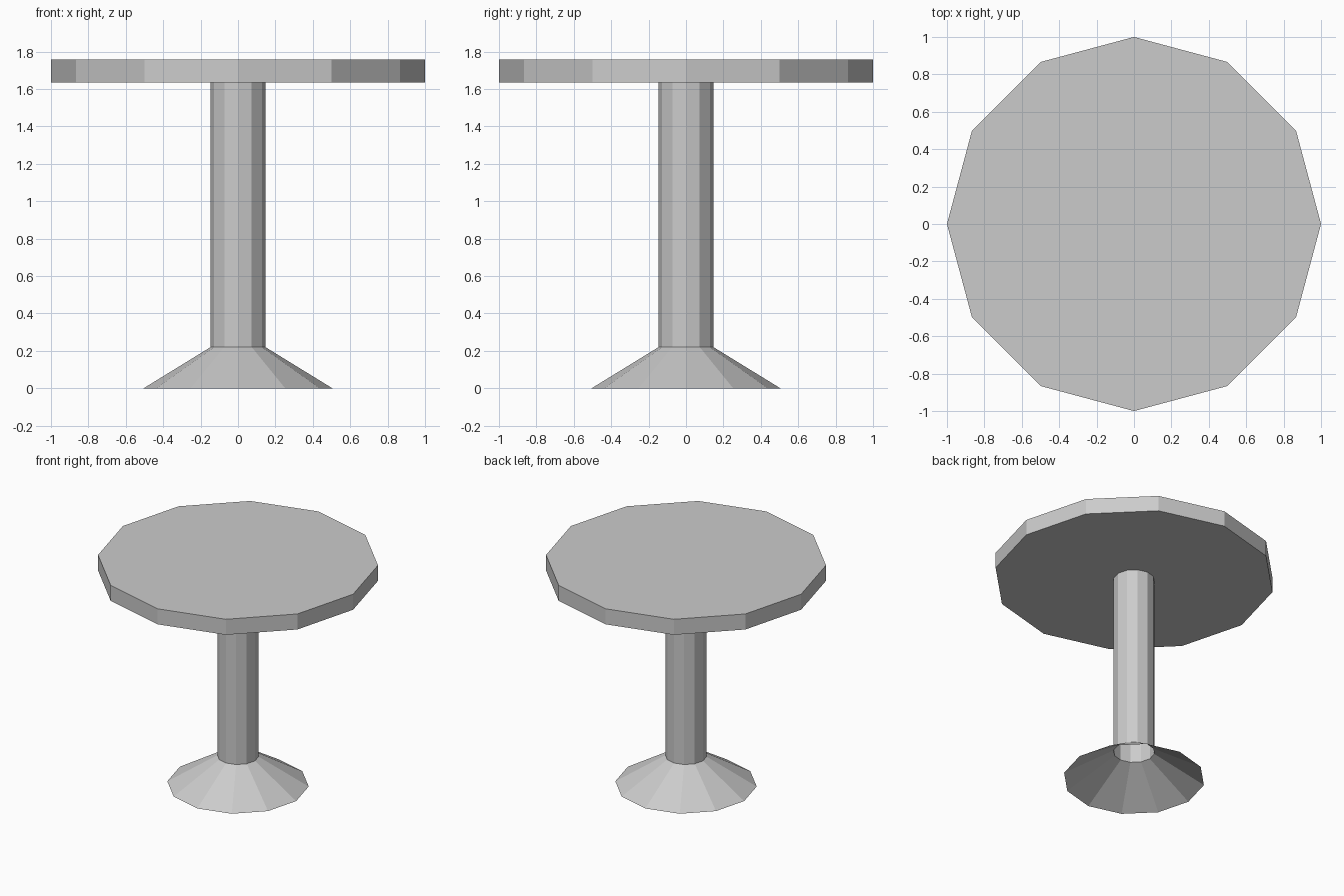
import bpy
import bmesh
from math import cos, sin, tau

SIDES = 12

cube = bpy.data.objects.get("Cube")
if cube:
    bpy.data.objects.remove(cube, do_unlink=True)

grey = bpy.data.materials.new("light_grey")
grey.use_nodes = True
colour = (0.6, 0.6, 0.6, 1)
grey.diffuse_color = colour
grey.node_tree.nodes["Principled BSDF"].inputs["Base Color"].default_value = colour


def lathe(name, profile, capped=False):
    """Flat-sided turned part from (radius, height) pairs, listed bottom to top."""
    bm = bmesh.new()
    rings = [[bm.verts.new((r * cos(tau * i / SIDES), r * sin(tau * i / SIDES), z))
              for i in range(SIDES)] for r, z in profile]
    for low, high in zip(rings, rings[1:]):
        for i in range(SIDES):
            j = (i + 1) % SIDES
            bm.faces.new((low[i], low[j], high[j], high[i]))
    if capped:
        bm.faces.new(rings[0][::-1])
        bm.faces.new(rings[-1])
    mesh = bpy.data.meshes.new(name)
    bm.to_mesh(mesh)
    bm.free()
    mesh.materials.append(grey)
    obj = bpy.data.objects.new(name, mesh)
    bpy.context.collection.objects.link(obj)
    return obj


# Flared foot and hollow column, both open underneath
lathe("flared_base", [(0.505, 0), (0.147, 0.22)])
lathe("column", [(0.147, 0.22), (0.147, 1.635)])

# Solid round top
lathe("table_top", [(1, 1.635), (1, 1.757)], capped=True)
